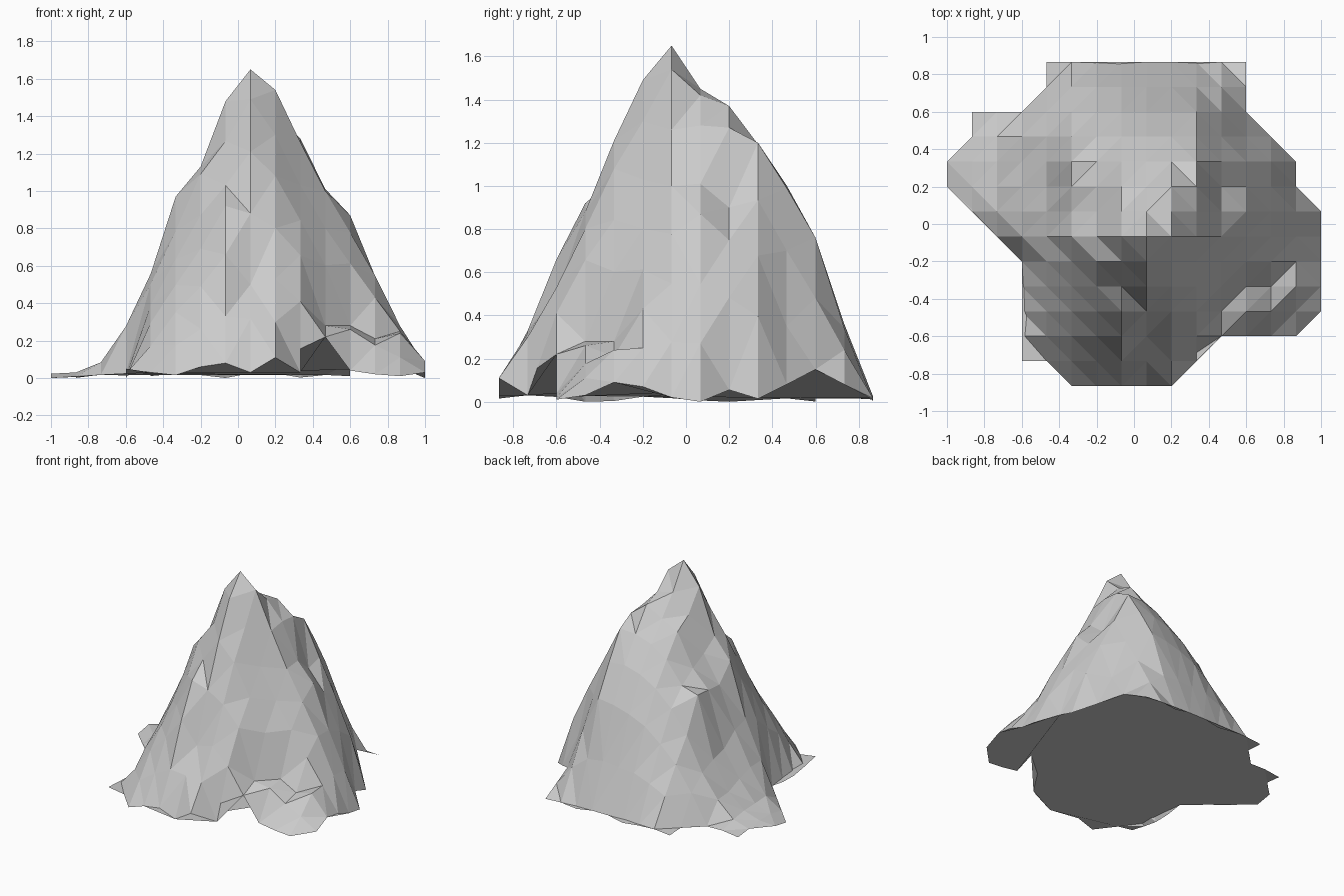
import bpy, bmesh, math, random

random.seed(4)
STEP = 2 / 15
PEAK = (STEP / 2, -STEP / 2, 1.65)

# Slope profiles: heights at radii 0.2, 0.4, 0.6 ... from the peak, one per 30 degrees
SPOKES = [
    (1.40, 1.00, 0.68, 0.27, 0.05), (1.42, 1.08, 0.76, 0.34, 0.02),
    (1.42, 1.27, 1.01, 0.66, 0.02), (1.38, 1.15, 0.88, 0.34, 0.0),
    (1.35, 1.06, 0.76, 0.38, 0.05), (1.23, 0.83, 0.43, 0.14, 0.03),
    (1.28, 0.90, 0.40, 0.05, 0.0), (1.25, 0.80, 0.37, 0.08, 0.0),
    (1.25, 0.85, 0.48, 0.13, 0.0), (1.36, 0.90, 0.45, 0.05, 0.0),
    (1.32, 0.83, 0.40, 0.10, 0.0), (1.25, 0.75, 0.35, 0.16, 0.02),
]
# First and last grid column of the footprint in each row, front to back
ROWS = [(5, 9), (3, 10), (3, 14), (3, 15), (3, 15), (3, 15), (2, 15),
        (1, 15), (0, 14), (0, 14), (1, 13), (1, 12), (4, 12), (4, 12)]
# Ledges and spurs: (column, row): height
LEDGES = {
    (9, 6): 1.54, (10, 7): 1.28, (10, 8): 1.27, (10, 9): 1.20, (9, 7): 1.42,
    (9, 8): 1.37, (7, 6): 1.48, (8, 7): 1.45, (8, 5): 1.49, (8, 4): 1.21,
    (7, 4): 1.03, (8, 3): 0.88, (7, 3): 0.92, (7, 2): 0.66, (7, 1): 0.33,
    (8, 2): 0.50, (9, 2): 0.53, (9, 1): 0.30, (6, 5): 1.09, (6, 6): 1.13,
    (5, 7): 0.84, (5, 8): 0.85, (5, 9): 0.86, (5, 10): 0.60, (8, 9): 1.15,
    (7, 8): 1.23, (5, 6): 0.97, (12, 7): 0.87, (11, 8): 0.90, (11, 3): 0.28,
    (12, 3): 0.26, (12, 4): 0.28, (13, 4): 0.21, (14, 5): 0.25, (14, 4): 0.24,
    (10, 10): 0.99, (11, 10): 0.70, (10, 11): 0.76, (11, 11): 0.48, (12, 10): 0.35,
    (9, 12): 0.36, (10, 12): 0.34, (11, 12): 0.24,
}
# Lifted points on the ground rim
RIM = {
    (11, 2): 0.22, (12, 2): 0.04, (13, 2): 0.02, (14, 2): 0.01, (15, 3): 0.03,
    (15, 4): 0.09, (15, 5): 0.07, (15, 6): 0.02, (15, 7): 0.0, (14, 8): 0.055,
    (13, 10): 0.08, (12, 11): 0.15, (12, 12): 0.08, (12, 13): 0.01, (9, 0): 0.11,
    (10, 1): 0.03, (8, 0): 0.03, (7, 0): 0.08, (6, 0): 0.06, (5, 0): 0.015,
    (3, 1): 0.05, (4, 1): 0.03,
}


def slope(x, y):
    dx, dy = x - PEAK[0], y - PEAK[1]
    a = math.degrees(math.atan2(dy, dx)) % 360 / 30
    r = math.hypot(dx, dy) / 0.2
    i, k = int(a), int(r)

    def along(s):
        h = (PEAK[2],) + SPOKES[s % 12] + (0.0,) * 5
        return h[k] + (h[k + 1] - h[k]) * (r - k)
    return along(i) + (along(i + 1) - along(i)) * (a - i)


# Rocky surface on a square grid
bm = bmesh.new()
grid = {}
for j, (a, b) in enumerate(ROWS):
    for i in range(a, b + 1):
        x, y = -1 + i * STEP, (j - 6.5) * STEP
        z = LEDGES.get((i, j), slope(x, y) + random.uniform(-0.01, 0.01))
        grid[i, j] = bm.verts.new((x, y, max(z, 0.03)))
grid[8, 6].co.z = PEAK[2]
for j in range(13):
    for i in range(15):
        c = [grid[p] for p in ((i, j), (i + 1, j), (i + 1, j + 1), (i, j + 1)) if p in grid]
        if len(c) > 2:
            bm.faces.new(c)

# Rim settles to the ground with a slight wave
for p, v in grid.items():
    if v.is_boundary:
        v.co.z = RIM.get(p, min(v.co.z, random.uniform(0.0, 0.03)))
grid[0, 8].co.z = 0

# Split into flat triangles, then close the underside with one face along the rim
bmesh.ops.triangulate(bm, faces=bm.faces[:], quad_method='SHORT_EDGE')
rim = [e for e in bm.edges if e.is_boundary]
following = {}
for e in rim:
    loop = e.link_loops[0]
    following[loop.vert] = loop.link_loop_next.vert
v = grid[4, 13]
order = []
while v not in order:
    order.append(v)
    v = following[v]
bm.faces.new(order[::-1])
bmesh.ops.recalc_face_normals(bm, faces=bm.faces[:])
mesh = bpy.data.meshes.new("mountain")
bm.to_mesh(mesh)
bm.free()
bpy.context.collection.objects.link(bpy.data.objects.new("mountain", mesh))
